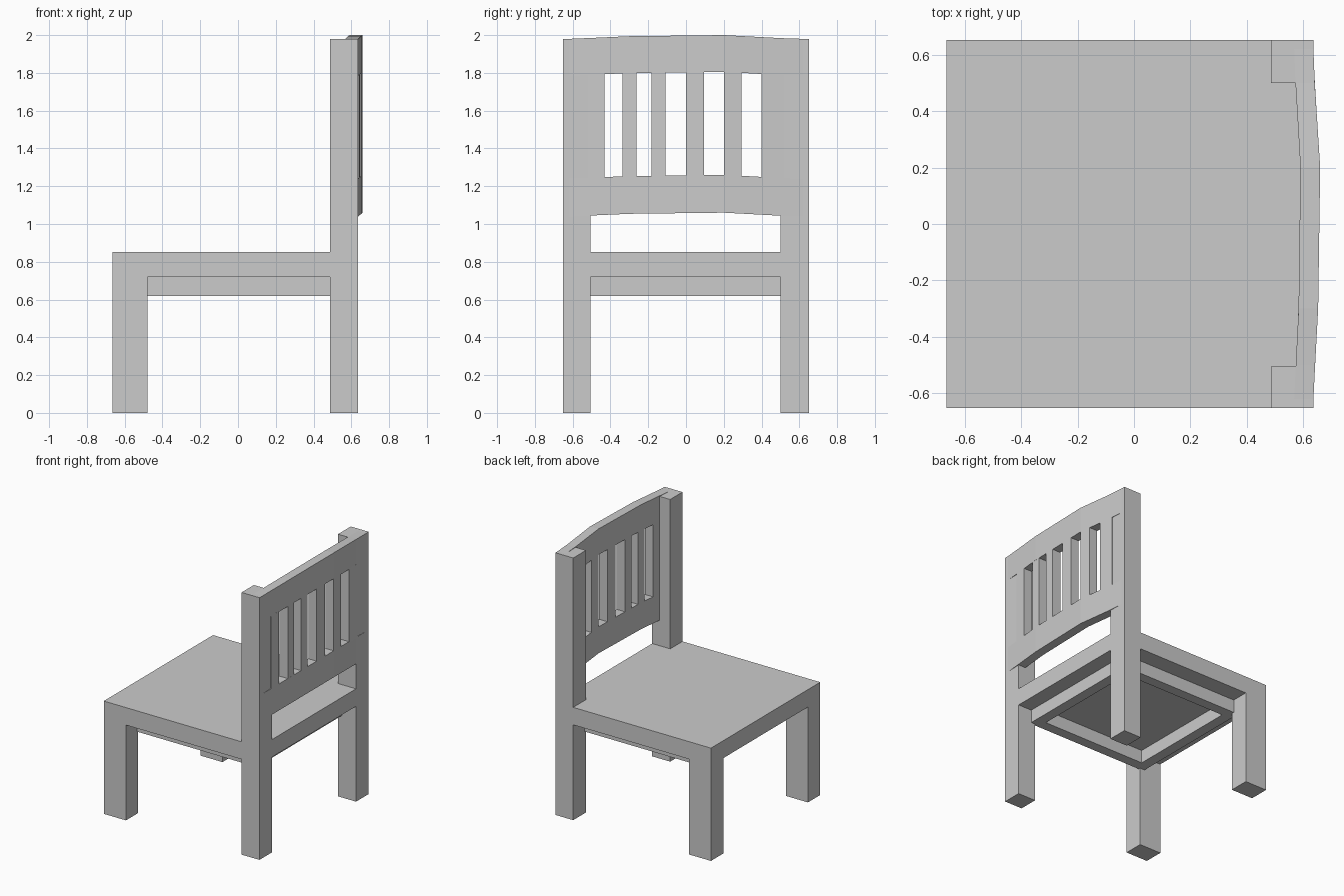
import bpy, bmesh
from mathutils import Vector

cube = bpy.data.objects.get("Cube")
if cube:
    bpy.data.objects.remove(cube, do_unlink=True)

grey = bpy.data.materials.new("plain_grey")
grey.use_nodes = True
colour = (0.6, 0.6, 0.6, 1)
grey.diffuse_color = colour
grey.node_tree.nodes["Principled BSDF"].inputs["Base Color"].default_value = colour


def finish(name, bm):
    bmesh.ops.recalc_face_normals(bm, faces=bm.faces)
    mesh = bpy.data.meshes.new(name)
    bm.to_mesh(mesh)
    bm.free()
    mesh.materials.append(grey)
    obj = bpy.data.objects.new(name, mesh)
    bpy.context.collection.objects.link(obj)
    return obj


def box(name, x, y, z):
    bm = bmesh.new()
    bmesh.ops.create_cube(bm, size=1)
    for v in bm.verts:
        v.co = Vector([r[0] + (c + 0.5) * (r[1] - r[0]) for c, r in zip(v.co, (x, y, z))])
    return finish(name, bm)


# Bow of the backrest across its width: (y, amount)
BOW = [(-0.62, 0.0), (-0.5, 0.25), (-0.3, 0.7), (0.2, 1.0), (0.5, 0.2), (0.62, 0.0)]


def bow(y):
    for (a, p), (b, q) in zip(BOW, BOW[1:]):
        if a <= y <= b:
            return p + (q - p) * (y - a) / (b - a)
    return 0.0


def bowed_bar(name, ys, bottom, top):
    """Bar following the bow, sweeping a rectangle through the given stations."""
    bm = bmesh.new()
    rings = []
    for y in ys:
        b = bow(y)
        front, back, rise = 0.568 + 0.022 * b, 0.636 + 0.024 * b, 0.02 * b
        corners = [(front, bottom), (back, bottom), (back, top), (front, top)]
        rings.append([bm.verts.new((x, y, z + rise)) for x, z in corners])
    for r, s in zip(rings, rings[1:]):
        for i in range(4):
            j = (i + 1) % 4
            bm.faces.new((r[i], r[j], s[j], s[i]))
    bm.faces.new(rings[0])
    bm.faces.new(rings[-1])
    return finish(name, bm)


# Seat slab, legs and back posts
box("seat", (-0.665, 0.636), (-0.652, 0.652), (0.72, 0.852))
for side, y in (("right", (-0.652, -0.505)), ("left", (0.5, 0.652))):
    box(side + "_front_leg", (-0.665, -0.48), y, (0, 0.73))
    box(side + "_back_post", (0.486, 0.636), y, (0, 1.98))

# Apron frame under the seat
OUT, IN = 0.52, 0.44
for side, s in (("right", -1), ("left", 1)):
    span = sorted((s * IN, s * OUT))
    box(side + "_apron", (-OUT, OUT), span, (0.62, 0.725))
    box(side + "_cross_apron", span, (-IN, IN), (0.62, 0.725))

# Bowed rails and slats of the backrest
stations = [y for y, _ in BOW]
bowed_bar("lower_back_rail", stations, 1.04, 1.24)
bowed_bar("upper_back_rail", stations, 1.785, 1.98)
slats = [(-0.52, -0.432), (-0.335, -0.262), (-0.183, -0.109),
         (0.0, 0.096), (0.2, 0.294), (0.4, 0.52)]
for n, ys in enumerate(slats):
    bowed_bar("back_slat_%d" % (n + 1), ys, 1.235, 1.79)
